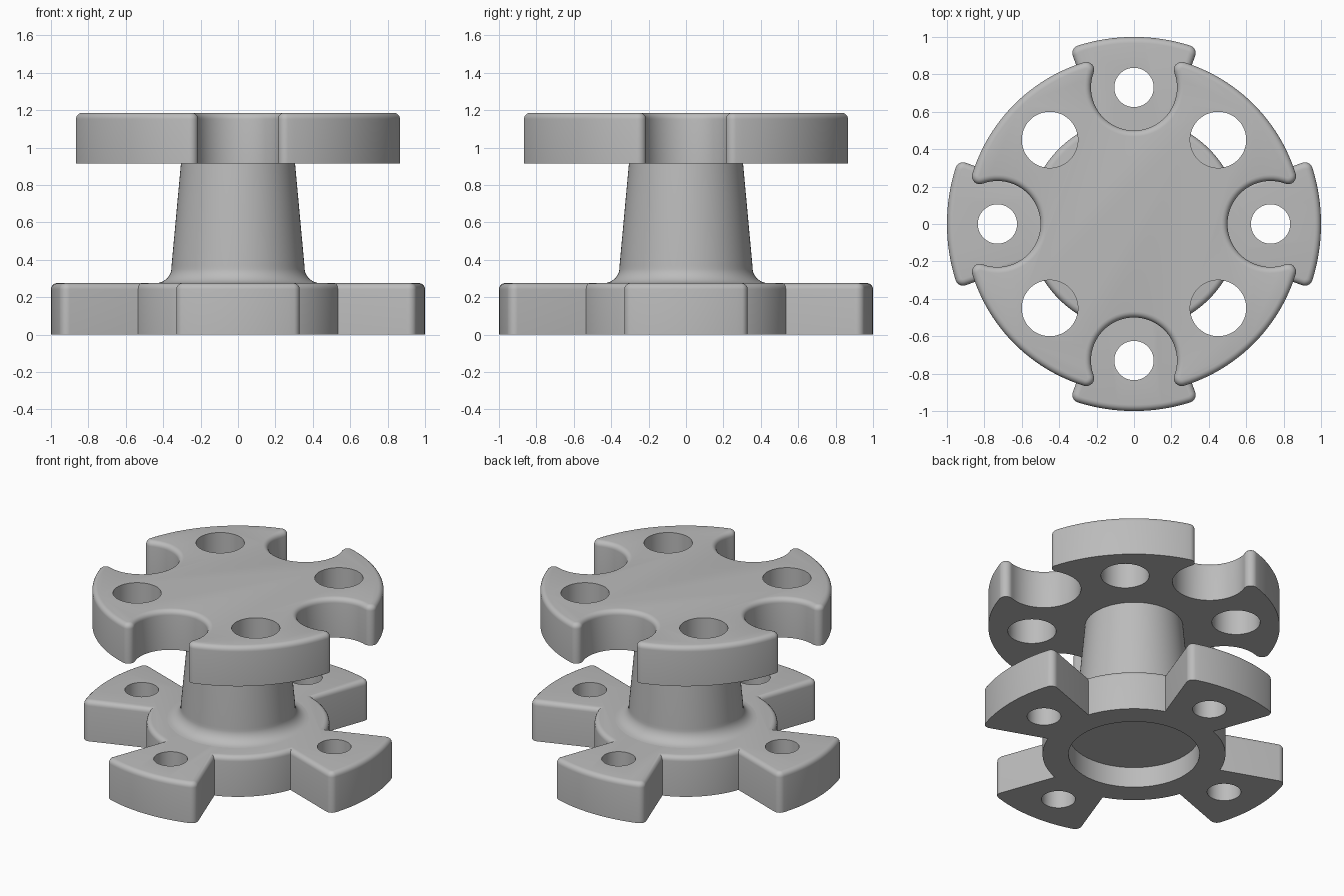
import bpy, bmesh
from math import sin, cos, asin, acos, atan2, pi, radians, hypot
from mathutils import Vector, Matrix

cube = bpy.data.objects.get("Cube")
if cube:
    bpy.data.objects.remove(cube, do_unlink=True)

grey = bpy.data.materials.new("satin grey")
grey.use_nodes = True
grey.diffuse_color = (0.5, 0.5, 0.5, 1)
grey.node_tree.nodes["Principled BSDF"].inputs["Base Color"].default_value = (0.5, 0.5, 0.5, 1)

THICK, EDGE, ROUND = 0.275, 0.033, 0.042


def arc(centre, r, a, b, n):
    return [Vector((centre[0] + r * cos(a + (b - a) * i / n),
                    centre[1] + r * sin(a + (b - a) * i / n))) for i in range(n + 1)]


def four_fold(half):
    """Mirror a 0-45 degree outline about the diagonal and repeat it around z."""
    quarter = half + [Vector((p.y, p.x)) for p in reversed(half)]
    points = []
    for k in range(4):
        for p in quarter:
            q = Matrix.Rotation(k * pi / 2, 2) @ p
            if not points or (q - points[-1]).length > 1e-4:
                points.append(q)
    if (points[0] - points[-1]).length < 1e-4:
        points.pop()
    return points


def make_object(name, bm):
    bmesh.ops.recalc_face_normals(bm, faces=bm.faces)
    mesh = bpy.data.meshes.new(name)
    bm.to_mesh(mesh)
    bm.free()
    mesh.materials.append(grey)
    obj = bpy.data.objects.new(name, mesh)
    bpy.context.collection.objects.link(obj)
    return obj


def plate(name, outline, z, thick):
    """Extruded outline with a rounded upper rim."""
    bm = bmesh.new()
    base = bm.faces.new([bm.verts.new((p.x, p.y, z)) for p in outline])
    top = bmesh.ops.extrude_face_region(bm, geom=[base], use_keep_orig=True)["geom"]
    bmesh.ops.translate(bm, vec=(0, 0, thick),
                        verts=[v for v in top if isinstance(v, bmesh.types.BMVert)])
    rim = [e for e in bm.edges if all(v.co.z > z + thick - 1e-4 for v in e.verts)]
    bmesh.ops.bevel(bm, geom=rim, offset=EDGE, offset_type='OFFSET', segments=5,
                    profile=0.5, affect='EDGES', clamp_overlap=False)
    return make_object(name, bm)


def select_only(obj):
    bpy.ops.object.select_all(action='DESELECT')
    obj.select_set(True)
    bpy.context.view_layer.objects.active = obj


def drill(obj, x, y, r, z0, z1):
    """Cut a round hole between two heights."""
    bm = bmesh.new()
    bmesh.ops.create_cone(bm, cap_ends=True, segments=64, radius1=r, radius2=r, depth=z1 - z0,
                          matrix=Matrix.Translation((x, y, (z0 + z1) / 2)))
    cutter = make_object("hole_cutter", bm)
    cutter.hide_render = True
    mod = obj.modifiers.new("hole", 'BOOLEAN')
    mod.operation, mod.solver, mod.object = 'DIFFERENCE', 'EXACT', cutter
    select_only(obj)
    bpy.ops.object.modifier_apply(modifier=mod.name)
    bpy.data.objects.remove(cutter, do_unlink=True)


def ring_holes(obj, dist, start, r, z0, z1):
    for k in range(4):
        a = start + k * pi / 2
        drill(obj, dist * cos(a), dist * sin(a), r, z0, z1)


def smooth(obj):
    select_only(obj)
    bpy.ops.object.shade_smooth_by_angle(angle=radians(32))


# Base flange: round hub with four wedge-shaped arms
HUB, ARM, SIDE = 0.568, 1.0, radians(20)
tip = SIDE - asin(ROUND / (ARM - ROUND))
centre = ((ARM - ROUND) * cos(tip), (ARM - ROUND) * sin(tip))
half = (arc((0, 0), ARM, 0, tip, 10) + arc(centre, ROUND, tip, SIDE + pi / 2, 8)
        + arc((0, 0), HUB, SIDE, pi / 4, 12))
base = plate("base_flange", four_fold(half), 0, THICK)
ring_holes(base, 0.73, 0, 0.105, -0.1, 0.5)
drill(base, 0, 0, 0.407, -0.1, 0.14)
smooth(base)

# Upper flange: disc with four round notches and rounded horns
DISC, NOTCH, PITCH = 0.905, 0.23, 0.73
d1, d2 = DISC - ROUND, NOTCH + ROUND
cx = (d1 ** 2 - d2 ** 2 + PITCH ** 2) / (2 * PITCH)
cy = (d1 ** 2 - cx ** 2) ** 0.5
outer, inner = atan2(cy, cx), atan2(cy, cx - PITCH)
half = (arc((PITCH, 0), NOTCH, pi, inner, 20)
        + arc((cx, cy), ROUND, inner + pi, outer + 2 * pi, 10)
        + arc((0, 0), DISC, outer, pi / 4, 12))
upper = plate("upper_flange", four_fold(half), 0.915, 0.27)
ring_holes(upper, 0.45 * 2 ** 0.5, pi / 4, 0.15, 0.8, 1.3)
smooth(upper)

# Tapered column with a flared foot
FLARE = 0.085
profile = [Vector((0, 0.93)), Vector((0.304, 0.93)), Vector((0.305, 0.915))]
profile += arc((0.355 + FLARE, THICK + FLARE), FLARE, pi + 0.09 - 0.18, 1.5 * pi, 8)
profile += [Vector((0.44, 0.25)), Vector((0, 0.25))]
bm = bmesh.new()
verts = [bm.verts.new((p.x, 0, p.y)) for p in profile]
edges = [bm.edges.new(pair) for pair in zip(verts, verts[1:])]
bmesh.ops.spin(bm, geom=verts + edges, axis=(0, 0, 1), cent=(0, 0, 0),
               angle=2 * pi, steps=96)
bmesh.ops.remove_doubles(bm, verts=bm.verts, dist=1e-4)
smooth(make_object("column", bm))
